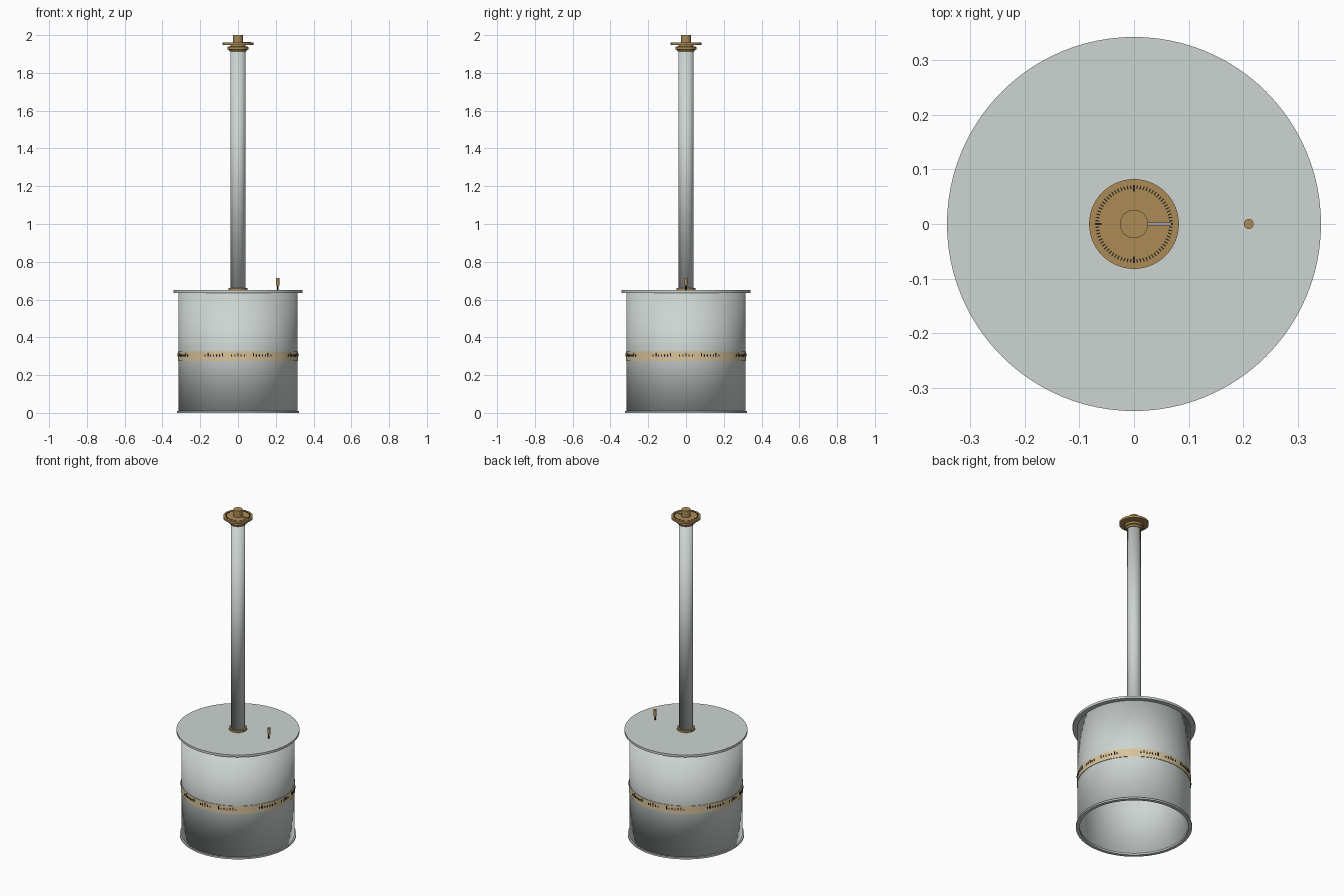
import bpy, bmesh, math
from mathutils import Matrix, Vector

cube = bpy.data.objects.get("Cube")
if cube:
    bpy.data.objects.remove(cube, do_unlink=True)


def material(name, rgb):
    m = bpy.data.materials.new(name)
    m.use_nodes = True
    m.diffuse_color = (*rgb, 1)
    m.node_tree.nodes["Principled BSDF"].inputs["Base Color"].default_value = (*rgb, 1)
    return m


GLASS = material("pale glass", (0.61, 0.66, 0.64))
BRASS = material("brass", (0.41, 0.26, 0.09))
PAPER = material("tan scale", (0.68, 0.55, 0.33))
BLACK = material("black ink", (0.015, 0.015, 0.015))
STEEL = material("steel", (0.36, 0.39, 0.43))


def finish(bm, name, mat):
    mesh = bpy.data.meshes.new(name)
    bm.to_mesh(mesh)
    bm.free()
    mesh.materials.append(mat)
    obj = bpy.data.objects.new(name, mesh)
    bpy.context.collection.objects.link(obj)
    return obj


def lathe(name, profile, mat, steps=96, x=0, soft=False):
    """Spin a closed (radius, height) outline; soft parts have no sharp edges."""
    bm = bmesh.new()
    verts = [bm.verts.new((r, 0, z)) for r, z in profile]
    edges = [bm.edges.new((a, b)) for a, b in zip(verts, verts[1:] + verts[:1])]
    bmesh.ops.spin(bm, geom=verts + edges, cent=(0, 0, 0), axis=(0, 0, 1),
                   angle=math.tau, steps=steps, use_merge=True)
    bmesh.ops.remove_doubles(bm, verts=bm.verts, dist=1e-5)
    # Drop collapsed faces left along the axis
    axis_edges = [e for e in bm.edges if not e.link_faces]
    bmesh.ops.delete(bm, geom=axis_edges, context='EDGES')
    bmesh.ops.recalc_face_normals(bm, faces=bm.faces)
    for f in bm.faces:
        f.smooth = True
    for e in bm.edges:
        e.smooth = soft or e.calc_face_angle(0) < math.radians(35)
    bmesh.ops.translate(bm, verts=bm.verts, vec=(x, 0, 0))
    return finish(bm, name, mat)


def tube(name, r_in, r_out, z0, z1, mat, **kw):
    return lathe(name, [(r_in, z0), (r_out, z0), (r_out, z1), (r_in, z1)], mat, **kw)


def disc(name, r, z0, z1, mat, **kw):
    return tube(name, 0, r, z0, z1, mat, **kw)


def add_box(bm, centre, size, angle=0):
    """Box turned about the vertical axis through the origin."""
    bmesh.ops.create_cube(bm, size=1, matrix=Matrix.Rotation(angle, 4, 'Z')
                          @ Matrix.Translation(centre)
                          @ Matrix.Diagonal(Vector((*size, 1))))


# Glass vessel, open below, with its foot ring and lid
tube("glass_vessel", 0.305, 0.315, 0.005, 0.637, GLASS, soft=True)
tube("foot_ring", 0.303, 0.323, 0, 0.01, GLASS)
disc("lid", 0.342, 0.636, 0.65, GLASS)

# Paper scale wrapped round the vessel
tube("scale_band", 0.311, 0.318, 0.275, 0.325, PAPER)
bm = bmesh.new()
for deg in range(0, 360, 3):
    q = deg % 90
    if abs(q - 45) < 10 or 8 < min(q, 90 - q) < 15:
        continue
    h = 0.018 if deg % 15 == 0 else 0.01
    add_box(bm, (0.318, 0, 0.298 + h / 2), (0.006, 0.005, h), math.radians(deg))
finish(bm, "scale_marks", BLACK)

# Column with brass base flange and stepped head collar
tube("column", 0.034, 0.04, 0.65, 1.915, GLASS, steps=64, soft=True)
tube("column_flange", 0.036, 0.05, 0.65, 0.661, BRASS, steps=64)
lathe("head_collar", [(0, 1.912), (0.044, 1.912), (0.048, 1.922), (0.055, 1.925),
                      (0.055, 1.938), (0.04, 1.94), (0.04, 1.949), (0, 1.949)],
      BRASS, steps=64)

# Graduated head dial, knob and pointer
disc("head_dial", 0.082, 1.947, 1.96, BRASS)
disc("head_knob", 0.026, 1.96, 2.0, BRASS, steps=48)
bm = bmesh.new()
for deg in range(0, 360, 5):
    length = 0.012 if deg % 90 == 0 else 0.007
    width = 0.003 if deg % 90 == 0 else 0.002
    add_box(bm, (0.071 - length / 2, 0, 1.96), (length, width, 0.003),
            math.radians(deg))
finish(bm, "dial_marks", BLACK)
bm = bmesh.new()
add_box(bm, (0.046, 0, 1.962), (0.046, 0.006, 0.005))
finish(bm, "dial_pointer", STEEL)

# Probe passing through the lid
disc("probe_handle", 0.009, 0.675, 0.713, BRASS, steps=24, x=0.21)
disc("probe_rod", 0.004, 0.31, 0.68, BLACK, steps=16, x=0.21)


def ball(name, x, z, r, mat):
    bm = bmesh.new()
    bmesh.ops.create_uvsphere(bm, u_segments=24, v_segments=12, radius=r,
                              matrix=Matrix.Translation((x, 0, z)))
    for f in bm.faces:
        f.smooth = True
    return finish(bm, name, mat)


ball("probe_ball", 0.21, 0.3, 0.016, BRASS)

# Hanging wire and needle inside the vessel
disc("hanging_wire", 0.002, 0.3, 1.92, STEEL, steps=8)
bm = bmesh.new()
add_box(bm, (0, 0, 0.3), (0.36, 0.006, 0.006), math.radians(30))
finish(bm, "needle", BLACK)
